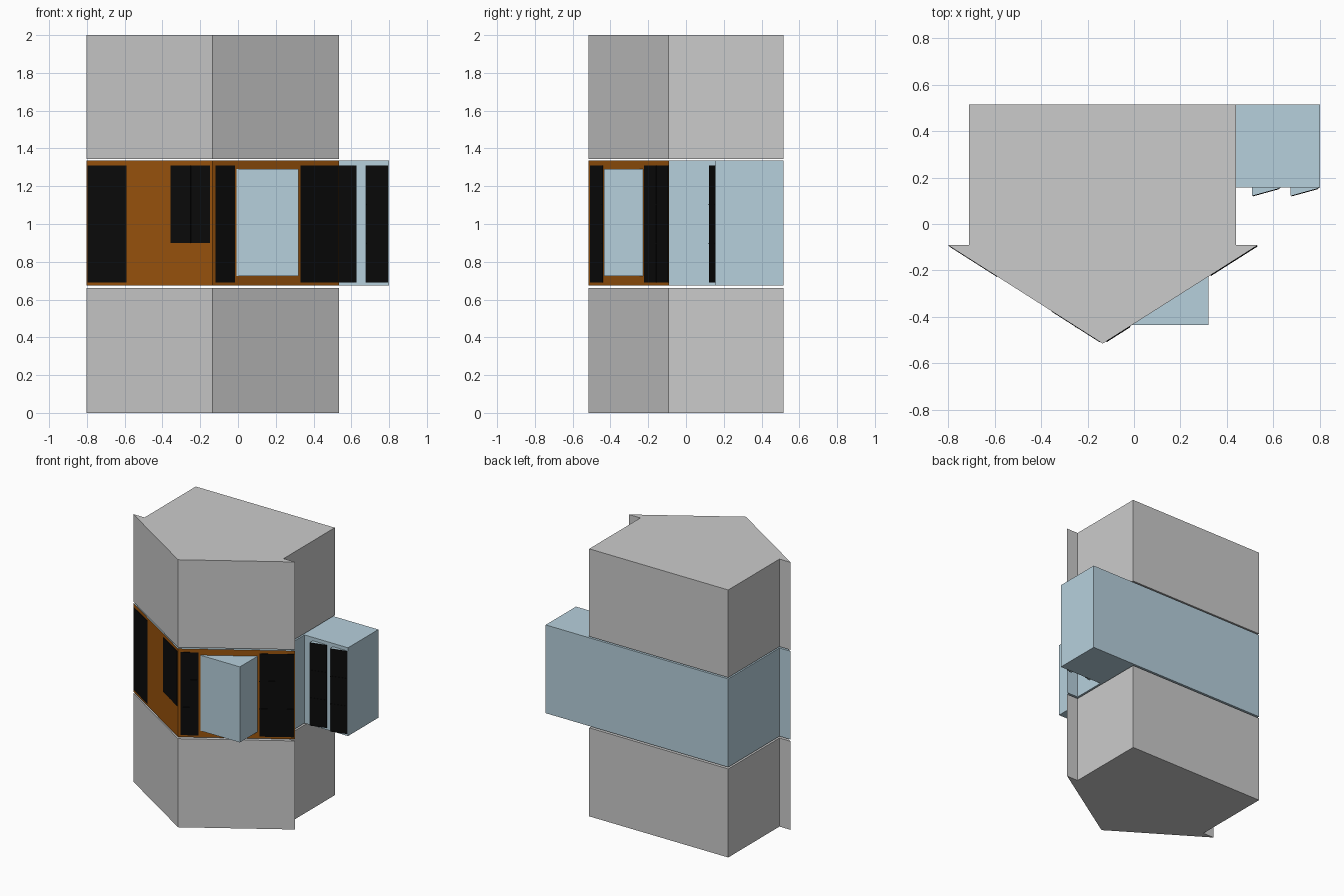
import bpy
import bmesh
from mathutils import Vector

if "Cube" in bpy.data.objects:
    bpy.data.objects.remove(bpy.data.objects["Cube"])


def material(name, color):
    m = bpy.data.materials.new(name)
    m.diffuse_color = (*color, 1)
    m.use_nodes = True
    m.node_tree.nodes["Principled BSDF"].inputs["Base Color"].default_value = m.diffuse_color
    return m


BLUE = material("pale_blue", (0.47, 0.63, 0.72))
BROWN = material("brown_cladding", (0.33, 0.09, 0.004))
BLACK = material("black_glass", (0.003, 0.003, 0.003))


def prism(name, pts, z0, z1, mat=None):
    """Extrude a counter-clockwise plan outline between two heights."""
    bm = bmesh.new()
    face = bm.faces.new([bm.verts.new((x, y, z0)) for x, y in pts])
    ext = bmesh.ops.extrude_face_region(bm, geom=[face])
    top = [v for v in ext["geom"] if isinstance(v, bmesh.types.BMVert)]
    bmesh.ops.translate(bm, verts=top, vec=(0, 0, z1 - z0))
    bmesh.ops.recalc_face_normals(bm, faces=bm.faces)
    mesh = bpy.data.meshes.new(name)
    bm.to_mesh(mesh)
    bm.free()
    ob = bpy.data.objects.new(name, mesh)
    bpy.context.collection.objects.link(ob)
    if mat:
        mesh.materials.append(mat)
    return ob


def strip(name, a, b, x0, x1, z0, z1, depth):
    """Thin panel on the wall running from a to b, limited to x0..x1."""
    a, b = Vector(a), Vector(b)
    d = b - a
    n = Vector((d.y, -d.x)).normalized()
    p, q = a + d * (x0 - a.x) / d.x, a + d * (x1 - a.x) / d.x
    return prism(name, [p + n * depth, q + n * depth, q - n * 0.003, p - n * 0.003],
                 z0, z1, BLACK)


def window(name, a, b, x0, x1, z0=0.69, z1=1.31, rows=1, cols=1):
    strip(name + "_glass", a, b, x0, x1, z0, z1, 0.002)
    for i in range(1, rows):
        z = z0 + (z1 - z0) * i / rows
        strip(f"{name}_rail_{i}", a, b, x0, x1, z - 0.003, z + 0.003, 0.004)
    for i in range(1, cols):
        x = x0 + (x1 - x0) * i / cols
        strip(f"{name}_mullion_{i}", a, b, x - 0.002, x + 0.002, z0, z1, 0.004)


# Arrow-shaped plan shared by all storeys
LEFT, TIP, RIGHT = (-0.803, -0.09), (-0.135, -0.515), (0.535, -0.09)
plan = [LEFT, TIP, RIGHT, (0.44, -0.09), (0.44, 0.515), (-0.71, 0.515), (-0.71, -0.09)]
Z0, Z1 = 0.675, 1.335

# Plain storeys above and below
prism("lower_storeys", plan, 0, 0.662)
prism("upper_storeys", plan, 1.345, 2)

# Middle storey with side wing; the slanted street fronts are clad in brown
wing_plan = plan[:4] + [(0.44, 0.157), (0.80, 0.157), (0.80, 0.515)] + plan[5:]
middle = prism("middle_storey", wing_plan, Z0, Z1, BLUE)
middle.data.materials.append(BROWN)
for f in middle.data.polygons:
    if f.normal.y < -0.2 and abs(f.normal.x) > 0.2:
        f.material_index = 1

# Triangular bay on the right front
prism("bay", [(-0.007, -0.435), (0.32, -0.435), (0.32, -0.2), (0.0, -0.4)],
      0.725, 1.29, BLUE)

# Windows on the two slanted fronts
window("left_tall_window", LEFT, TIP, -0.795, -0.59)
window("left_short_window", LEFT, TIP, -0.355, -0.147, z0=0.90, cols=2)
window("corner_window", TIP, RIGHT, -0.12, -0.017, rows=3)
window("right_window", TIP, RIGHT, 0.33, 0.53, rows=3, cols=2)

# Angled window wedges on the wing
for i, x in enumerate((0.508, 0.675)):
    a, b = (x, 0.122), (x + 0.123, 0.156)
    prism(f"wing_wedge_{i}", [a, b, (x + 0.123, 0.165), (x, 0.165)], 0.69, 1.31, BLUE)
    window(f"wing_window_{i}", a, b, x + 0.003, x + 0.118, rows=3)
